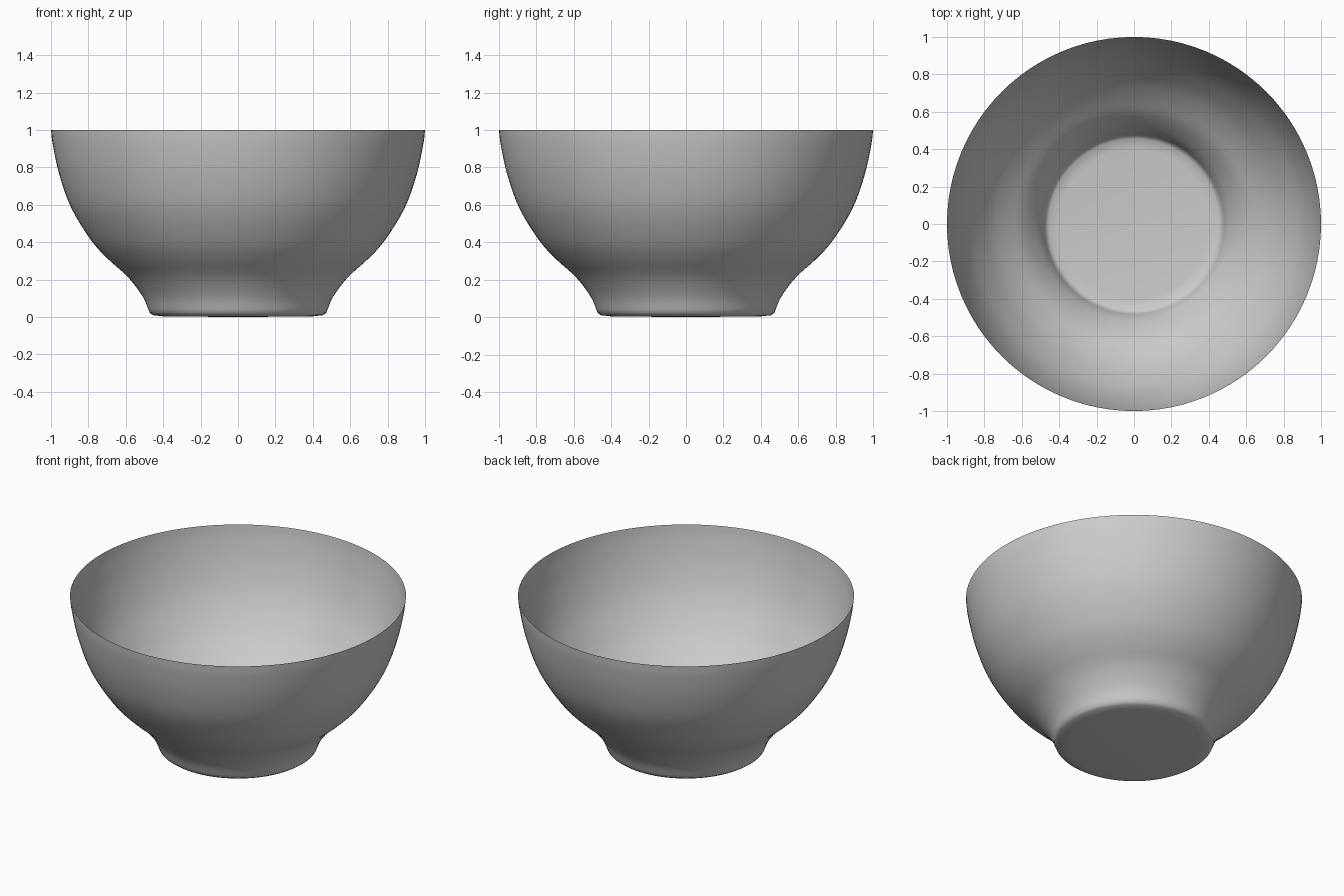
import bpy
import bmesh
import math
from mathutils import Vector

cube = bpy.data.objects.get("Cube")
if cube:
    bpy.data.objects.remove(cube, do_unlink=True)

SEGMENTS = 96
STEPS = 4

# Glaze colour
glaze = bpy.data.materials.new("grey_glaze")
glaze.use_nodes = True
color = (0.6, 0.6, 0.6, 1)
glaze.diffuse_color = color
glaze.node_tree.nodes["Principled BSDF"].inputs["Base Color"].default_value = color

# Flat base and its rounded edge, then the flared wall (radius, height)
base = [(0, 0), (0.4, 0.004), (0.455, 0.01), (0.472, 0.022)]
wall = [(0.472, 0.022), (0.51, 0.11), (0.59, 0.215), (0.695, 0.31),
        (0.785, 0.41), (0.89, 0.58), (0.955, 0.76), (0.99, 0.92), (1, 1)]


def smooth_path(points):
    """Catmull-Rom curve through the points."""
    p = [Vector(q) for q in points]
    p = [2 * p[0] - p[1]] + p + [2 * p[-1] - p[-2]]
    path = []
    for a, b, c, d in zip(p, p[1:], p[2:], p[3:]):
        for i in range(STEPS):
            t = i / STEPS
            path.append(0.5 * (2 * b + (c - a) * t
                               + (2 * a - 5 * b + 4 * c - d) * t * t
                               + (3 * b - a - 3 * c + d) * t ** 3))
    return path + [p[-2]]


# Bowl: one thin shell turned around the z axis
profile = [Vector(q) for q in base[:-1]] + smooth_path(wall)
bm = bmesh.new()
verts = [bm.verts.new((p.x, 0, p.y)) for p in profile]
edges = [bm.edges.new(pair) for pair in zip(verts, verts[1:])]
bmesh.ops.spin(bm, geom=verts + edges, cent=(0, 0, 0), axis=(0, 0, 1),
               angle=math.tau, steps=SEGMENTS, use_merge=True)
bmesh.ops.remove_doubles(bm, verts=bm.verts, dist=0.0001)
bmesh.ops.recalc_face_normals(bm, faces=bm.faces)

# Outer side faces outward: the base must point down
lowest = min(bm.faces, key=lambda f: f.calc_center_median().z)
if lowest.normal.z > 0:
    bmesh.ops.reverse_faces(bm, faces=bm.faces)

mesh = bpy.data.meshes.new("bowl")
bm.to_mesh(mesh)
bm.free()
mesh.materials.append(glaze)
bowl = bpy.data.objects.new("bowl", mesh)
bpy.context.collection.objects.link(bowl)

bpy.ops.object.select_all(action="DESELECT")
bowl.select_set(True)
bpy.context.view_layer.objects.active = bowl
bpy.ops.object.shade_smooth_by_angle(angle=math.radians(40))
